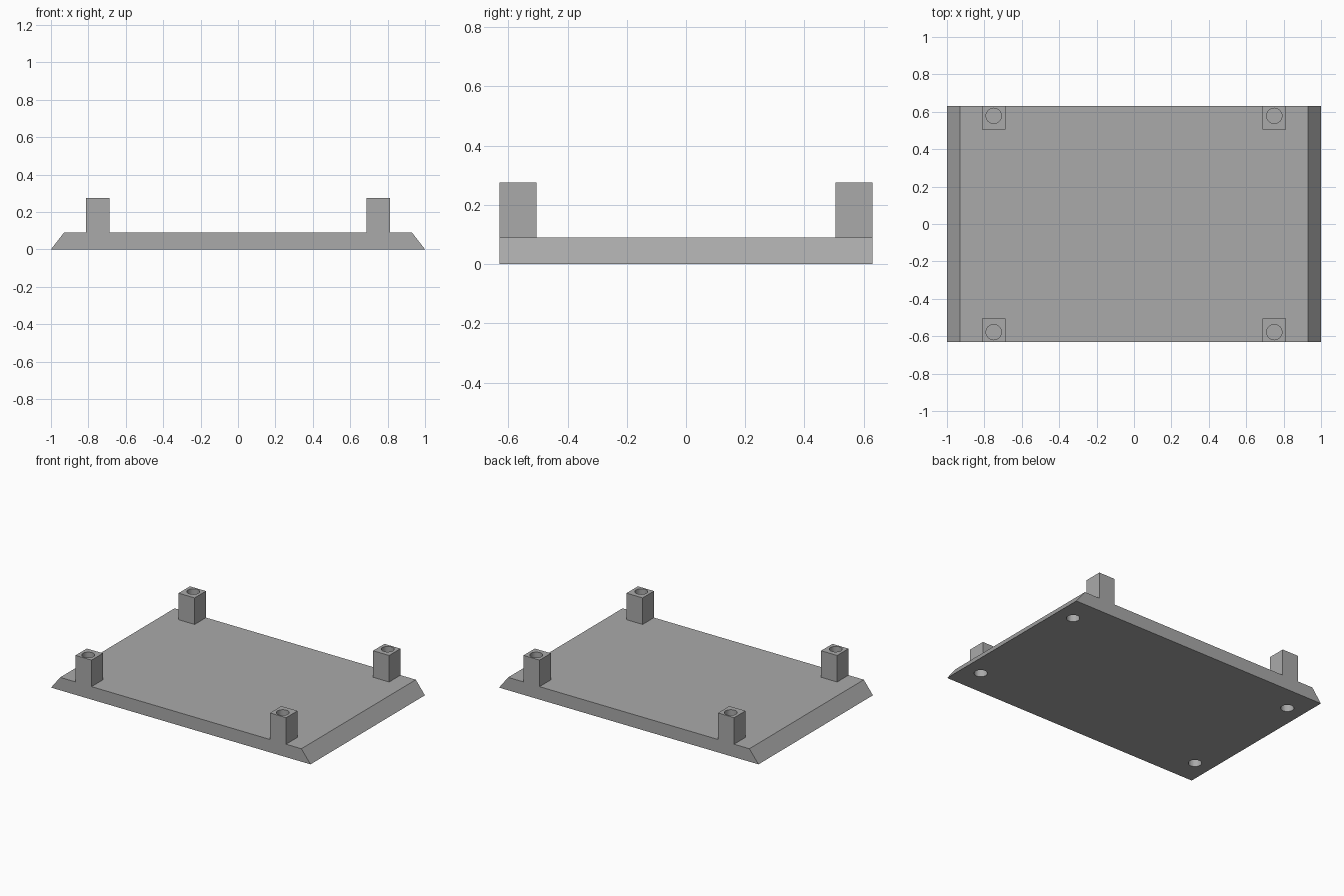
import bpy
import bmesh
from mathutils import Matrix

default = bpy.data.objects.get("Cube")
if default:
    bpy.data.objects.remove(default, do_unlink=True)

HALF_DEPTH = 0.63
PLATE_TOP = 0.09
POST_TOP = 0.275

grey = bpy.data.materials.new("plain_grey")
grey.use_nodes = True
colour = (0.4, 0.4, 0.4, 1)
grey.diffuse_color = colour
grey.node_tree.nodes["Principled BSDF"].inputs["Base Color"].default_value = colour


def make_object(name, bm):
    bmesh.ops.recalc_face_normals(bm, faces=bm.faces)
    mesh = bpy.data.meshes.new(name)
    bm.to_mesh(mesh)
    bm.free()
    mesh.materials.append(grey)
    obj = bpy.data.objects.new(name, mesh)
    bpy.context.collection.objects.link(obj)
    return obj


def extrude(name, outline, offset):
    """Solid made by sweeping a flat outline along an offset."""
    bm = bmesh.new()
    face = bm.faces.new([bm.verts.new(p) for p in outline])
    swept = bmesh.ops.extrude_face_region(bm, geom=[face], use_keep_orig=True)
    verts = [v for v in swept["geom"] if isinstance(v, bmesh.types.BMVert)]
    bmesh.ops.translate(bm, verts=verts, vec=offset)
    return make_object(name, bm)


def drill(target, name, centres, radius, low, high):
    """Cut round blind holes between two heights."""
    bm = bmesh.new()
    for x, y in centres:
        bmesh.ops.create_cone(bm, cap_ends=True, segments=32, radius1=radius,
                              radius2=radius, depth=high - low,
                              matrix=Matrix.Translation((x, y, (low + high) / 2)))
    cutter = make_object(name, bm)
    cutter.hide_render = True
    cutter.hide_viewport = True
    cut = target.modifiers.new("holes", "BOOLEAN")
    cut.operation = "DIFFERENCE"
    cut.solver = "EXACT"
    cut.object = cutter


def corners(x, y):
    return [(sx * x, sy * y) for sx in (-1, 1) for sy in (-1, 1)]


# Base plate with sloping ends and blind holes underneath
profile = [(-1, 0), (1, 0), (0.93, PLATE_TOP), (-0.93, PLATE_TOP)]
plate = extrude("base_plate", [(x, -HALF_DEPTH, z) for x, z in profile],
                (0, 2 * HALF_DEPTH, 0))
drill(plate, "foot_hole_cutter", corners(0.876, 0.45), 0.042, -0.05, 0.06)

# Square corner posts with a blind hole in each top
for sx, sy in corners(1, 1):
    name = ("back" if sy > 0 else "front") + ("_left" if sx > 0 else "_right") + "_post"
    xs, ys = (sx * 0.688, sx * 0.812), (sy * 0.505, sy * HALF_DEPTH)
    outline = [(xs[0], ys[0]), (xs[1], ys[0]), (xs[1], ys[1]), (xs[0], ys[1])]
    post = extrude(name, [(x, y, PLATE_TOP) for x, y in outline],
                   (0, 0, POST_TOP - PLATE_TOP))
    drill(post, name + "_cutter", [(sx * 0.75, sy * 0.578)], 0.041,
          POST_TOP - 0.06, POST_TOP + 0.05)

# Smooth hole walls, crisp edges elsewhere
bpy.ops.object.select_all(action="DESELECT")
solids = [o for o in bpy.context.collection.objects
          if o.type == "MESH" and o.name.endswith(("_plate", "_post"))]
for obj in solids:
    obj.select_set(True)
bpy.context.view_layer.objects.active = plate
bpy.ops.object.shade_smooth_by_angle()
